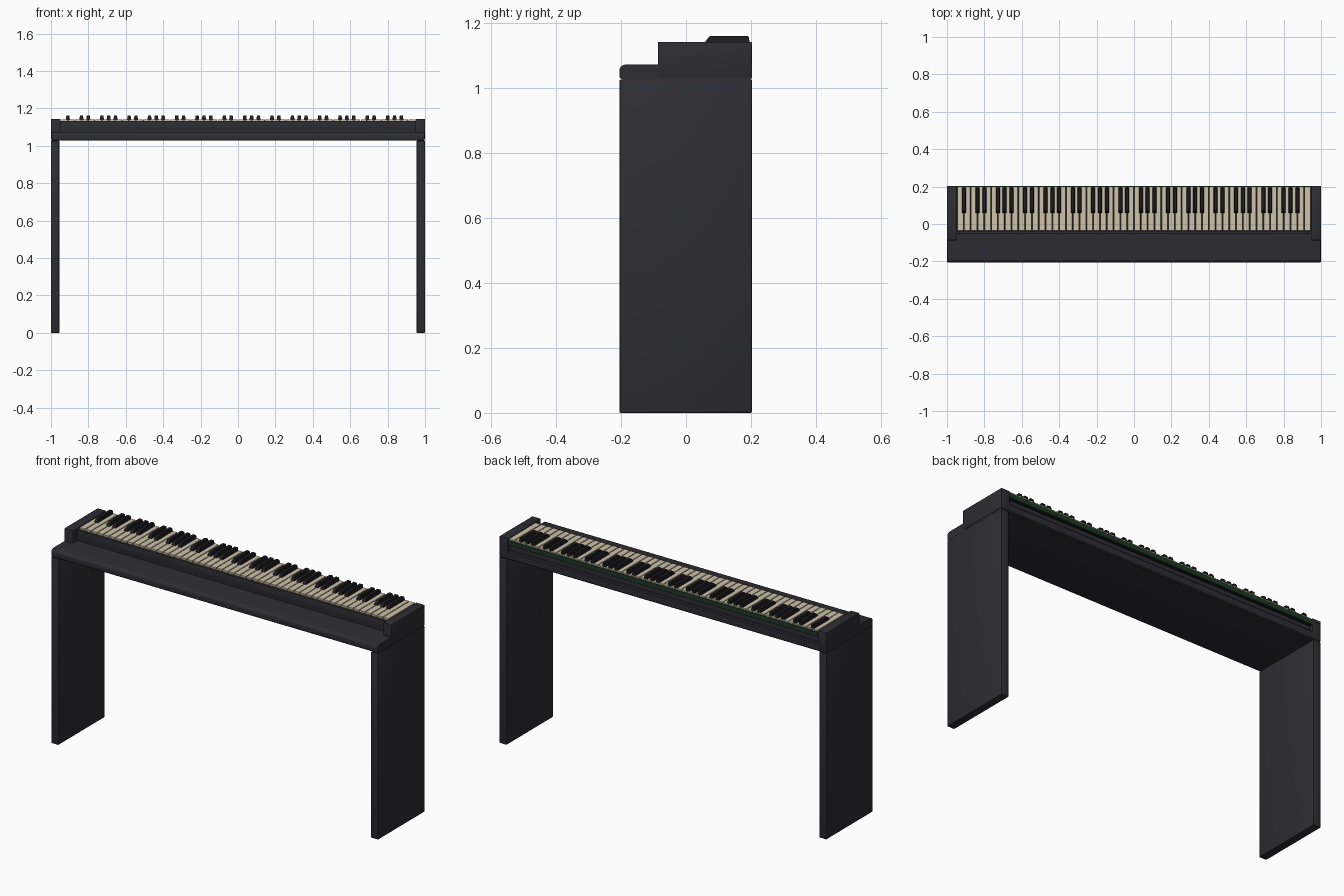
import bpy, bmesh, math
from mathutils import Vector

if "Cube" in bpy.data.objects:
    bpy.data.objects.remove(bpy.data.objects["Cube"])


def material(name, rgb):
    m = bpy.data.materials.new(name)
    m.diffuse_color = (*rgb, 1)
    m.use_nodes = True
    m.node_tree.nodes["Principled BSDF"].inputs["Base Color"].default_value = m.diffuse_color
    return m


CASE = material("charcoal case", (0.026, 0.026, 0.033))
IVORY = material("ivory", (0.62, 0.54, 0.40))
EBONY = material("ebony", (0.012, 0.012, 0.015))
FELT = material("dark green felt", (0.012, 0.04, 0.02))


def add_box(bm, lo, hi, bevel=0.0, segments=1):
    """Box between two corners, all edges optionally bevelled."""
    part = bmesh.new()
    bmesh.ops.create_cube(part, size=1)
    lo, hi = Vector(lo), Vector(hi)
    for v in part.verts:
        v.co = (lo + hi) / 2 + v.co * (hi - lo)
    if bevel:
        bmesh.ops.bevel(part, geom=part.edges[:], offset=bevel, segments=segments,
                        profile=0.5, affect='EDGES')
    merge(bm, part)


def merge(bm, part):
    tmp = bpy.data.meshes.new("tmp")
    part.to_mesh(tmp)
    part.free()
    bm.from_mesh(tmp)
    bpy.data.meshes.remove(tmp)


def add_prism(bm, profile, x0, x1, taper=0.0):
    """Extrude a (y, z) profile along x; taper narrows it towards its top."""
    zs = [z for _, z in profile]
    low, span = min(zs), max(zs) - min(zs)
    rings = []
    for x, s in ((x0, 1), (x1, -1)):
        rings.append([bm.verts.new((x + s * taper * (z - low) / span, y, z)) for y, z in profile])
    n = len(profile)
    bm.faces.new(rings[0])
    bm.faces.new(rings[1][::-1])
    for i in range(n):
        j = (i + 1) % n
        bm.faces.new((rings[0][i], rings[1][i], rings[1][j], rings[0][j]))


def finish(bm, name, mat, smooth=False):
    bmesh.ops.recalc_face_normals(bm, faces=bm.faces[:])
    me = bpy.data.meshes.new(name)
    bm.to_mesh(me)
    bm.free()
    me.materials.append(mat)
    ob = bpy.data.objects.new(name, me)
    bpy.context.collection.objects.link(ob)
    if smooth:
        bpy.ops.object.select_all(action='DESELECT')
        ob.select_set(True)
        bpy.context.view_layer.objects.active = ob
        bpy.ops.object.shade_smooth_by_angle(angle=math.radians(35))
    return ob


def box(name, lo, hi, mat, bevel=0.0, segments=1):
    bm = bmesh.new()
    add_box(bm, lo, hi, bevel, segments)
    return finish(bm, name, mat, bevel > 0)


def arc(cy, cz, r, a0, a1, n=5):
    angles = [math.radians(a0 + (a1 - a0) * i / n) for i in range(n + 1)]
    return [(cy + r * math.cos(a), cz + r * math.sin(a)) for a in angles]


# Slab legs and end cheeks, mirrored left and right
for side, s in (("left", -1), ("right", 1)):
    xs = sorted((s * 0.955, s * 1.0))
    box(side + "_leg", (xs[0], -0.205, 0), (xs[1], 0.203, 1.028), CASE, 0.004, 2)
    xs = sorted((s * 0.948, s * 1.0))
    box(side + "_cheek", (xs[0], -0.087, 1.036), (xs[1], 0.203, 1.143), CASE, 0.003, 2)

# Base board with a rounded front lip
bm = bmesh.new()
lip = arc(-0.187, 1.055, 0.018, 90, 180) + arc(-0.195, 1.038, 0.010, 180, 270)
add_prism(bm, lip + [(0.198, 1.028), (0.203, 1.033), (0.203, 1.068), (0.198, 1.073)], -0.998, 0.998)
finish(bm, "base_board", CASE, True)

# Inner body: lower panel set back at the rear, key bed above it, front slip
box("lower_body", (-0.95, -0.045, 1.07), (0.95, 0.185, 1.108), CASE)
box("key_bed", (-0.95, -0.035, 1.105), (0.95, 0.198, 1.126), EBONY)
box("key_slip", (-0.949, -0.052, 1.082), (0.949, -0.037, 1.134), CASE, 0.002, 2)
box("slip_foot", (-0.949, -0.048, 1.07), (0.949, -0.037, 1.084), CASE)
box("felt_strip", (-0.947, 0.198, 1.108), (0.947, 0.203, 1.134), FELT)

# 52 white keys, starting on A
X0, PITCH = -0.946, 1.892 / 52
bm = bmesh.new()
for i in range(52):
    x = X0 + i * PITCH
    add_box(bm, (x + 0.0018, -0.035, 1.122), (x + PITCH - 0.0018, 0.199, 1.142), 0.0012)
finish(bm, "white_keys", IVORY)

# 36 black keys after A, C, D, F and G, with sloped fronts and tapered sides
bm = bmesh.new()
profile = [(0.058, 1.136), (0.061, 1.146), (0.071, 1.159), (0.077, 1.162),
           (0.190, 1.162), (0.194, 1.158), (0.196, 1.136)]
for i in range(51):
    if i % 7 in (0, 2, 3, 5, 6):
        x = X0 + (i + 1) * PITCH
        add_prism(bm, profile, x - 0.0115, x + 0.0115, 0.0035)
finish(bm, "black_keys", EBONY)
